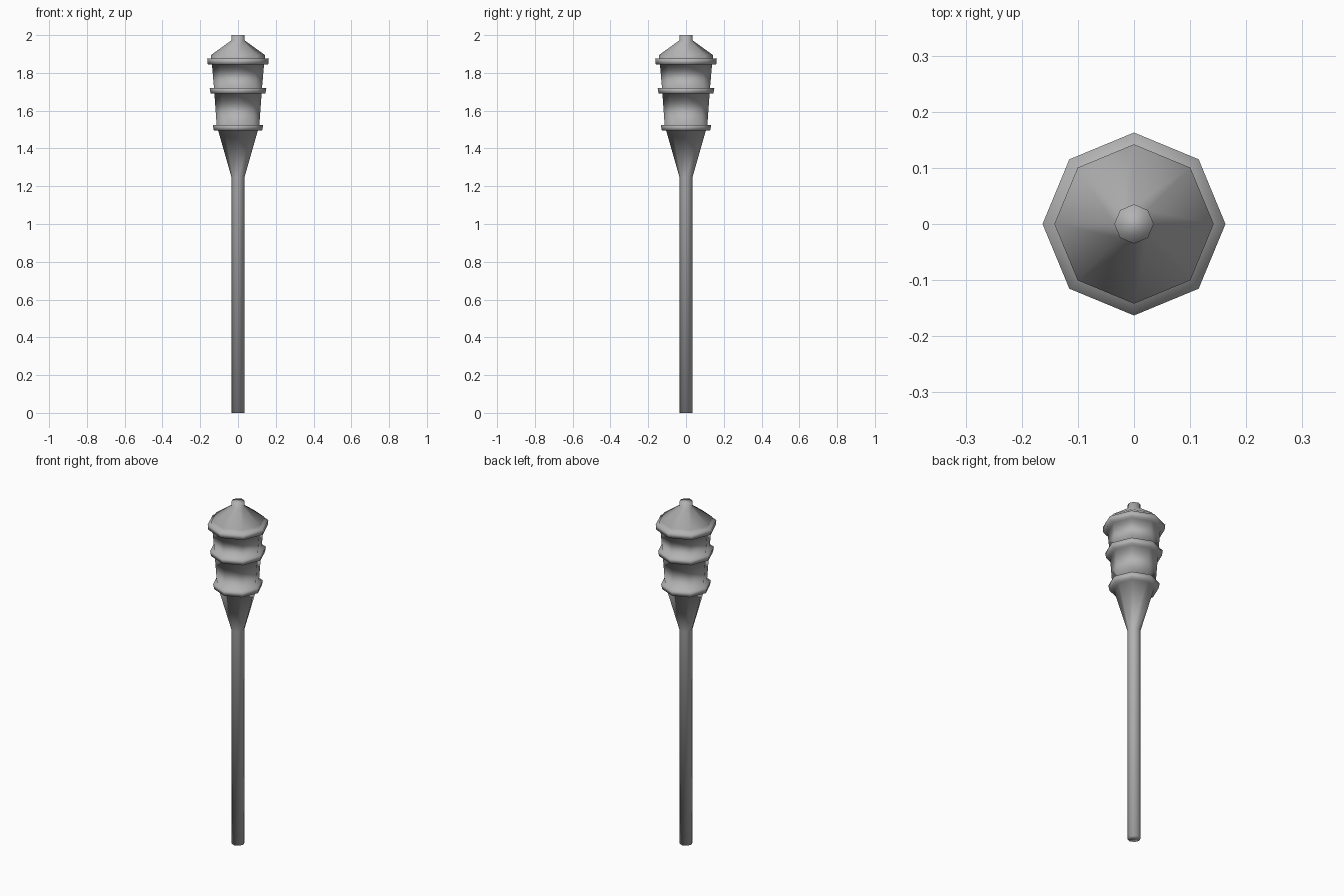
import bpy, bmesh, math

if "Cube" in bpy.data.objects:
    bpy.data.objects.remove(bpy.data.objects["Cube"])

SIDES = 8

grey = bpy.data.materials.new("dark_grey")
grey.diffuse_color = (0.45, 0.45, 0.45, 1)
grey.use_nodes = True
grey.node_tree.nodes["Principled BSDF"].inputs["Base Color"].default_value = grey.diffuse_color


def lathe(name, profile):
    """Revolve (radius, z) points, bottom to top, into a capped smooth octagonal solid."""
    bm = bmesh.new()
    rings = []
    for r, z in profile:
        rings.append([bm.verts.new((r * math.cos(2 * math.pi * i / SIDES),
                                    r * math.sin(2 * math.pi * i / SIDES), z))
                      for i in range(SIDES)])
    for a, b in zip(rings, rings[1:]):
        for i in range(SIDES):
            j = (i + 1) % SIDES
            bm.faces.new((a[i], a[j], b[j], b[i]))
    bm.faces.new(rings[0][::-1])
    bm.faces.new(rings[-1])
    for f in bm.faces:
        f.smooth = True
    mesh = bpy.data.meshes.new(name)
    bm.to_mesh(mesh)
    bm.free()
    mesh.materials.append(grey)
    obj = bpy.data.objects.new(name, mesh)
    bpy.context.collection.objects.link(obj)
    return obj


def band(r_in, z0, r_low, r_high, z1, r_out):
    """Protruding band: wall below, lower rim, upper rim, wall above."""
    return [(r_in, z0), (r_low, z0), (r_high, z1), (r_out, z1)]


# Straight pole flowing into the funnel
pole = [(0.035, 0), (0.035, 1.25)]

# Lantern walls run between three protruding bands
lantern = (band(0.105, 1.495, 0.128, 0.134, 1.525, 0.113)
           + band(0.125, 1.69, 0.145, 0.150, 1.72, 0.127)
           + band(0.138, 1.845, 0.160, 0.163, 1.875, 0.142))

# Sloped roof with a short stub on top
roof = [(0.142, 1.895), (0.035, 1.972), (0.035, 2.0)]

# The whole torch is one continuous smooth-shaded skin
lathe("garden_torch", pole + lantern + roof)
